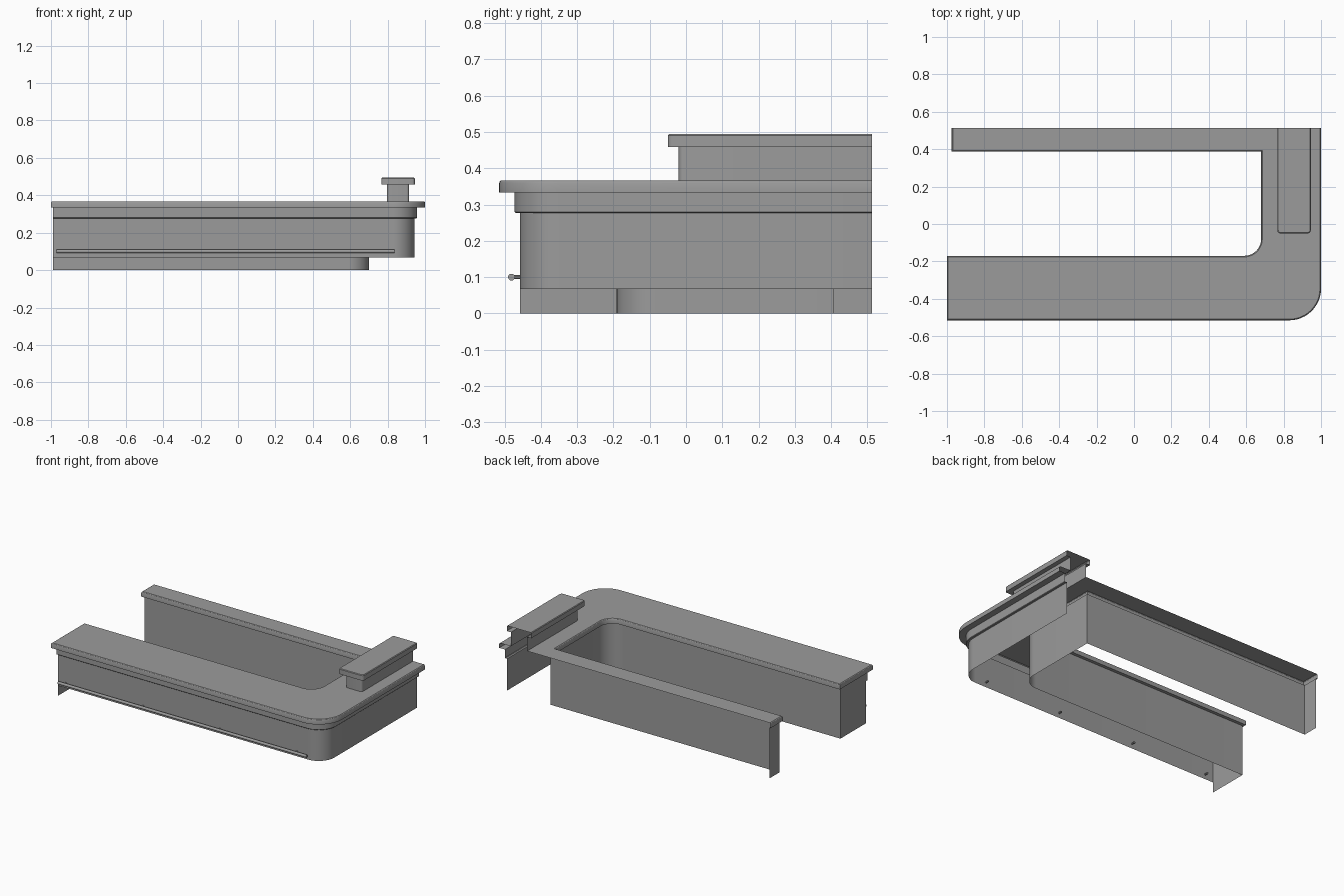
import bpy, bmesh, math
from mathutils import Vector

if "Cube" in bpy.data.objects:
    bpy.data.objects.remove(bpy.data.objects["Cube"])

BACK = 0.513          # open rear plane of the whole unit
SEG = 12
grey = bpy.data.materials.new("dark_grey")
grey.diffuse_color = (0.33, 0.33, 0.33, 1)
grey.use_nodes = True
grey.node_tree.nodes["Principled BSDF"].inputs["Base Color"].default_value = grey.diffuse_color


def arc(cx, cy, r, a0, a1, n=SEG):
    return [(cx + r * math.cos(math.radians(a0 + (a1 - a0) * i / n)),
             cy + r * math.sin(math.radians(a0 + (a1 - a0) * i / n))) for i in range(n + 1)]


def outer(d, e):
    """Outside line of the counter, moved inward by d (left end by e)."""
    return ([(-1 + e, -0.515 + d)] + arc(0.83, -0.345, 0.17 - d, -90, 0) + [(1 - d, BACK)])


def inner(d, e):
    """Inside line of the counter, from the rear arm round to the front arm."""
    return ([(-0.975 + e, 0.387 + d), (0.68 + d, 0.387 + d)]
            + arc(0.59, -0.08, 0.09 + d, 0, -90) + [(-1 + e, -0.17 - d)])


def outline(do, di, e):
    return outer(do, e) + [(-0.975 + e, BACK)] + inner(di, e)


def ledge(d):
    """Three-sided outline of the raised bar, open at the rear."""
    x0, x1, y0, r = 0.767 + d, 0.945 - d, -0.05 + d, 0.014
    return ([(x0, BACK)] + arc(x0 + r, y0 + r, r, 180, 270, 4)
            + arc(x1 - r, y0 + r, r, 270, 360, 4) + [(x1, BACK)])


def finish(bm, name):
    me = bpy.data.meshes.new(name)
    bm.to_mesh(me)
    bm.free()
    me.materials.append(grey)
    ob = bpy.data.objects.new(name, me)
    bpy.context.collection.objects.link(ob)
    bpy.ops.object.select_all(action='DESELECT')
    ob.select_set(True)
    bpy.context.view_layer.objects.active = ob
    bpy.ops.object.shade_smooth_by_angle(angle=math.radians(30))
    return ob


def loft(name, levels, closed=False, cap=False, notch=(), notch_at=0):
    """Skin a stack of (z, path) levels, top to bottom; the cap may have a notch."""
    bm = bmesh.new()
    rings = [[bm.verts.new((x, y, z)) for x, y in path] for z, path in levels]
    n = len(rings[0])
    for up, lo in zip(rings, rings[1:]):
        for i in range(n if closed else n - 1):
            j = (i + 1) % n
            if up[i].co.y > BACK - 1e-4 and up[j].co.y > BACK - 1e-4:
                continue  # rear stays open
            bm.faces.new((lo[i], lo[j], up[j], up[i]))
    if cap:
        cut = [bm.verts.new((x, y, levels[0][0])) for x, y in notch]
        bm.faces.new(rings[0][:notch_at] + cut + rings[0][notch_at:])
    return finish(bm, name)


def end_panel(name, x, profile):
    bm = bmesh.new()
    bm.faces.new([bm.verts.new((x, y, z)) for y, z in profile])
    return finish(bm, name)


def rod(name, a, b, r, sides):
    a, b = Vector(a), Vector(b)
    bm = bmesh.new()
    bmesh.ops.create_cone(bm, cap_ends=True, segments=sides, radius1=r, radius2=r,
                          depth=(b - a).length)
    ob = finish(bm, name)
    ob.location = (a + b) / 2
    ob.rotation_mode = 'QUATERNION'
    ob.rotation_quaternion = (b - a).to_track_quat('Z', 'Y')
    return ob


# Countertop with eased edge and overhanging lip, open beneath the raised ledge
loft("countertop", [(0.367, outline(0.006, 0.006, 0.006)), (0.364, outline(0.002, 0.002, 0.002)),
                    (0.359, outline(0, 0, 0)), (0.334, outline(0, 0, 0)),
                    (0.334, outline(0.042, 0.021, 0.01))], closed=True, cap=True,
     notch=ledge(0.03)[::-1], notch_at=len(outer(0, 0)))

# Outer cladding: trim band, then the recessed body
loft("front_cladding", [(0.334, outer(0.042, 0.01)), (0.280, outer(0.042, 0.01)),
                        (0.277, outer(0.045, 0.01)), (0.277, outer(0.057, 0.01)),
                        (0.068, outer(0.057, 0.01))])

# Inner wall down to the floor
loft("inner_wall", [(0.334, inner(0.021, 0.01)), (0.0, inner(0.021, 0.01))])

# End panels of both arms
end_panel("front_arm_end", -0.99, [(-0.191, 0), (-0.458, 0), (-0.458, 0.277), (-0.470, 0.277),
                                   (-0.473, 0.280), (-0.473, 0.334), (-0.191, 0.334)])
end_panel("rear_arm_end", -0.965, [(BACK, 0), (0.408, 0), (0.408, 0.334), (BACK, 0.334)])

# Raised serving ledge
loft("raised_ledge", [(0.495, ledge(0.004)), (0.491, ledge(0)), (0.459, ledge(0)),
                      (0.459, ledge(0.03)), (0.367, ledge(0.03))], cap=True)

# Foot rail and its brackets
rod("foot_rail", (-0.97, -0.481, 0.1), (0.837, -0.481, 0.1), 0.0095, 16)
for k in range(4):
    x = -0.93 + 0.56 * k
    rod(f"rail_bracket_{k + 1}", (x, -0.435, 0.1), (x, -0.481, 0.1), 0.0055, 10)
